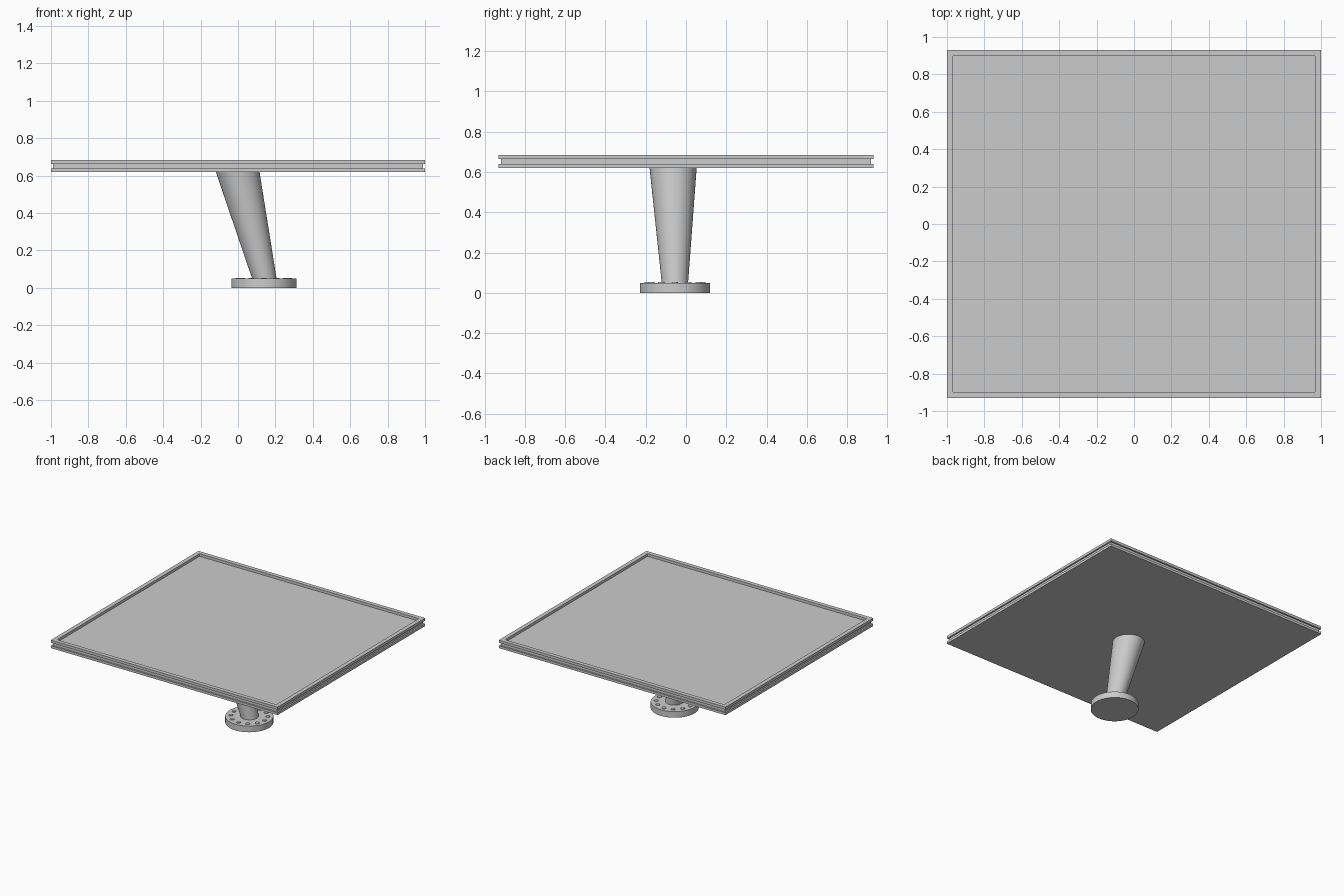
import bpy, bmesh, math
from mathutils import Vector

if "Cube" in bpy.data.objects:
    bpy.data.objects.remove(bpy.data.objects["Cube"])


def finish(name, bm, smooth=False):
    bmesh.ops.recalc_face_normals(bm, faces=bm.faces)
    me = bpy.data.meshes.new(name)
    bm.to_mesh(me)
    bm.free()
    ob = bpy.data.objects.new(name, me)
    bpy.context.collection.objects.link(ob)
    if smooth:
        bpy.ops.object.select_all(action='DESELECT')
        ob.select_set(True)
        bpy.context.view_layer.objects.active = ob
        bpy.ops.object.shade_smooth_by_angle(angle=math.radians(35))
    return ob


def slab(name, hx, hy, z0, z1):
    bm = bmesh.new()
    bmesh.ops.create_cube(bm, size=1)
    for v in bm.verts:
        v.co = Vector((v.co.x * 2 * hx, v.co.y * 2 * hy, z0 + (v.co.z + 0.5) * (z1 - z0)))
    return finish(name, bm)


def frame(name, hx, hy, border, z0, z1):
    # Rectangular ring with a closed four-point cross-section
    section = [(0, z0), (0, z1), (border, z1), (border, z0)]
    corners = [(-1, -1), (1, -1), (1, 1), (-1, 1)]
    bm = bmesh.new()
    rings = [[bm.verts.new((sx * (hx - d), sy * (hy - d), z)) for d, z in section]
             for sx, sy in corners]
    for i in range(4):
        a, b = rings[i], rings[(i + 1) % 4]
        for j in range(4):
            k = (j + 1) % 4
            bm.faces.new((a[j], b[j], b[k], a[k]))
    return finish(name, bm)


def column(name, bottom, r0, top, r1, sides=64):
    # Capped cone with horizontal ends, leaning from bottom to top
    bm = bmesh.new()
    loops = []
    for c, r in ((bottom, r0), (top, r1)):
        loops.append([bm.verts.new((c[0] + r * math.cos(2 * math.pi * i / sides),
                                    c[1] + r * math.sin(2 * math.pi * i / sides), c[2]))
                      for i in range(sides)])
    lo, hi = loops
    for i in range(sides):
        j = (i + 1) % sides
        bm.faces.new((lo[i], lo[j], hi[j], hi[i]))
    bm.faces.new(lo[::-1])
    bm.faces.new(hi)
    return finish(name, bm, True)


# Layered top: lower panel, inset core, raised rim around a recess
slab("lower_panel", 1.0, 0.93, 0.62, 0.639)
slab("core_panel", 0.988, 0.918, 0.639, 0.663)
frame("top_rim", 1.0, 0.93, 0.033, 0.663, 0.684)

# Leaning tapered leg on a round base flange
bx, by = 0.138, -0.055
column("base_flange", (bx, by, 0), 0.174, (bx, by, 0.049), 0.174)
column("leg", (bx + 0.004, by, 0.045), 0.065, (-0.002, -0.064, 0.621), 0.117)

# Ring of flange bolts
for i in range(12):
    a = 2 * math.pi * i / 12
    x, y = bx + 0.135 * math.cos(a), by + 0.135 * math.sin(a)
    column(f"bolt_{i + 1}", (x, y, 0.045), 0.017, (x, y, 0.054), 0.015, 16)
